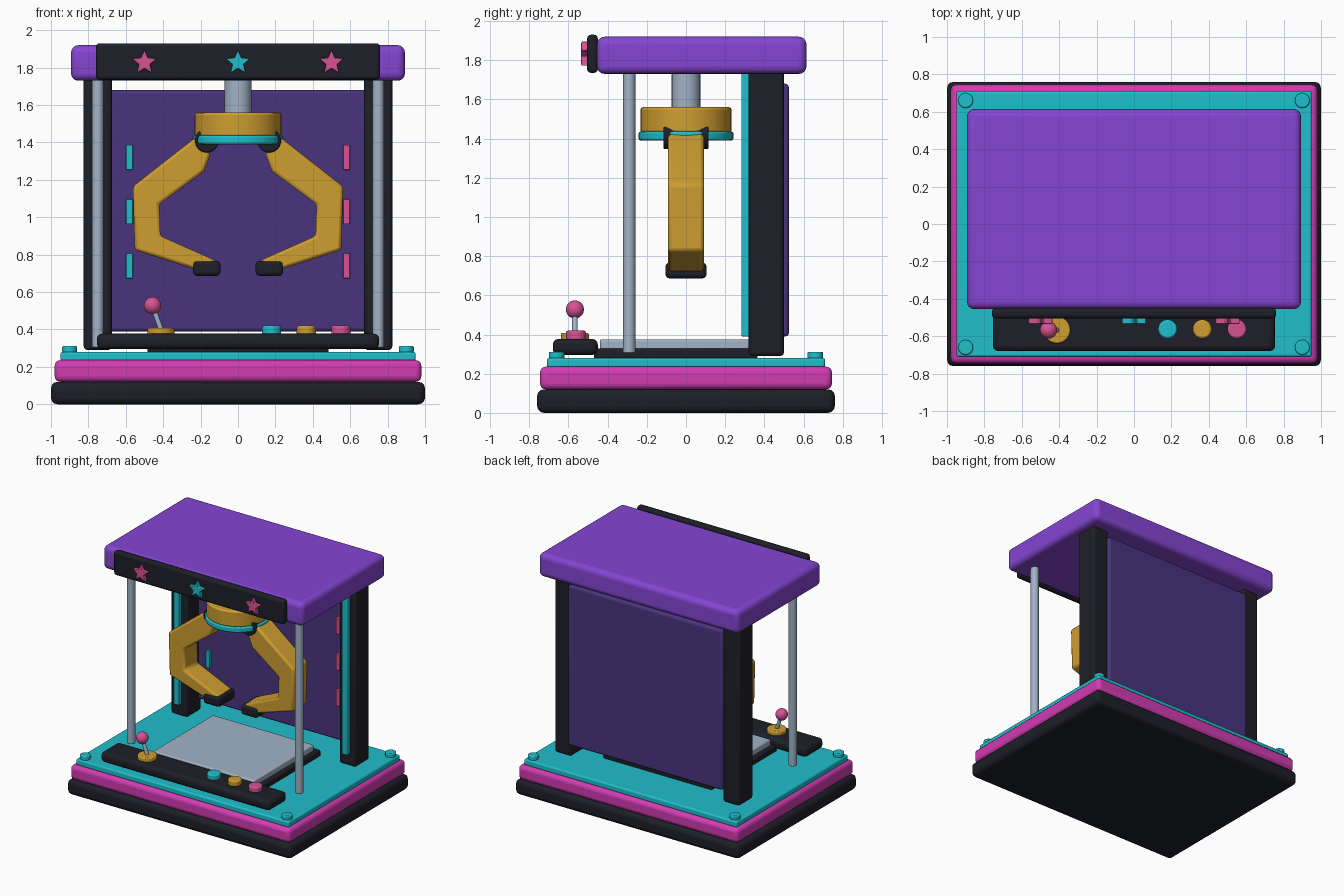
import bpy, bmesh, math
from mathutils import Vector

if "Cube" in bpy.data.objects:
    bpy.data.objects.remove(bpy.data.objects["Cube"])


def mat(name, rgb):
    m = bpy.data.materials.new(name)
    m.diffuse_color = (*rgb, 1)
    m.use_nodes = True
    m.node_tree.nodes["Principled BSDF"].inputs["Base Color"].default_value = m.diffuse_color
    return m


BLACK = mat("black", (0.013, 0.014, 0.021))
MAGENTA = mat("magenta", (0.65, 0.045, 0.45))
CYAN = mat("cyan", (0.014, 0.52, 0.60))
PURPLE = mat("purple", (0.235, 0.06, 0.65))
DARK_PURPLE = mat("dark_purple", (0.068, 0.034, 0.21))
GOLD = mat("gold", (0.62, 0.34, 0.03))
STEEL = mat("steel", (0.36, 0.45, 0.57))
PINK = mat("pink", (0.68, 0.085, 0.29))


def finish(name, bm, material, bevel=0.0, segs=3):
    bmesh.ops.recalc_face_normals(bm, faces=bm.faces)
    me = bpy.data.meshes.new(name)
    bm.to_mesh(me)
    bm.free()
    me.materials.append(material)
    ob = bpy.data.objects.new(name, me)
    bpy.context.collection.objects.link(ob)
    if bevel:
        b = ob.modifiers.new("bevel", 'BEVEL')
        b.width, b.segments, b.limit_method = bevel, segs, 'ANGLE'
        b.angle_limit = math.radians(35)
    bpy.ops.object.select_all(action='DESELECT')
    ob.select_set(True)
    bpy.context.view_layer.objects.active = ob
    bpy.ops.object.shade_smooth_by_angle(angle=math.radians(35))
    return ob


def box(name, x, y, z, material, bevel=0.0, segs=3):
    """Box given by (min, max) on each axis."""
    bm = bmesh.new()
    bmesh.ops.create_cube(bm, size=1)
    for v in bm.verts:
        v.co = [(r[0] + r[1]) / 2 + c * (r[1] - r[0]) for c, r in zip(v.co, (x, y, z))]
    return finish(name, bm, material, bevel, segs)


def rod(name, a, b, radius, material, bevel=0.0, sides=32):
    """Cylinder from point a to point b."""
    a, b = Vector(a), Vector(b)
    bm = bmesh.new()
    bmesh.ops.create_cone(bm, cap_ends=True, segments=sides, radius1=radius,
                          radius2=radius, depth=(b - a).length)
    rot = Vector((0, 0, 1)).rotation_difference(b - a).to_matrix()
    for v in bm.verts:
        v.co = rot @ v.co + (a + b) / 2
    return finish(name, bm, material, bevel, 2)


def prism(name, pts, y0, y1, material, bevel=0.0):
    """XZ outline extruded along y."""
    bm = bmesh.new()
    f = bm.faces.new([bm.verts.new((x, y0, z)) for x, z in pts])
    ext = bmesh.ops.extrude_face_region(bm, geom=[f])
    for v in ext["geom"]:
        if isinstance(v, bmesh.types.BMVert):
            v.co.y = y1
    return finish(name, bm, material, bevel, 2)


# Stepped base
box("base_bottom", (-1, 1), (-0.76, 0.76), (0, 0.12), BLACK, 0.035)
box("base_middle", (-0.98, 0.98), (-0.745, 0.745), (0.12, 0.236), MAGENTA, 0.03)
box("base_deck", (-0.95, 0.95), (-0.71, 0.71), (0.23, 0.28), CYAN, 0.012)
for sx in (-1, 1):
    for sy in (-1, 1):
        rod("corner_bolt", (sx * 0.9, sy * 0.66, 0.275), (sx * 0.9, sy * 0.66, 0.312),
            0.04, CYAN, 0.007, 24)

# Prize tray
box("tray_rim", (-0.485, 0.485), (-0.47, 0.365), (0.275, 0.328), BLACK, 0.012)
box("tray_plate", (-0.45, 0.45), (-0.44, 0.325), (0.32, 0.375), STEEL, 0.01)

# Back panel with light bars
box("back_panel", (-0.69, 0.69), (0.46, 0.525), (0.39, 1.68), DARK_PURPLE, 0.018)
for sx, m in ((-1, CYAN), (1, PINK)):
    for z in (0.74, 1.03, 1.32):
        x = sx * 0.58
        box("light_bar", (x - 0.018, x + 0.018), (0.44, 0.47), (z - 0.067, z + 0.067), m, 0.004)

# Posts, trims and front poles
for sx in (-1, 1):
    box("back_post", (sx * 0.75 - 0.075, sx * 0.75 + 0.075), (0.32, 0.5), (0.29, 1.76),
        BLACK, 0.02)
    box("post_trim", (sx * 0.75 - 0.024, sx * 0.75 + 0.024), (0.282, 0.325), (0.39, 1.75),
        CYAN, 0.006)
    rod("front_pole", (sx * 0.75, -0.29, 0.305), (sx * 0.75, -0.29, 1.76), 0.031, STEEL, 0.004)

# Roof and marquee with stars
box("roof", (-0.893, 0.893), (-0.455, 0.615), (1.73, 1.92), PURPLE, 0.04, 4)
box("marquee", (-0.76, 0.76), (-0.505, -0.45), (1.735, 1.93), BLACK, 0.02)
for x, m in ((-0.5, PINK), (0, CYAN), (0.5, PINK)):
    star = []
    for i in range(10):
        r = 0.031 if i % 2 else 0.069
        a = math.pi / 2 + i * math.pi / 5
        star.append((x + r * math.cos(a), 1.827 + r * math.sin(a)))
    prism("star", star, -0.535, -0.50, m, 0.004)

# Claw hub
rod("claw_column", (0, 0, 1.54), (0, 0, 1.76), 0.073, STEEL)
rod("claw_hub", (0, 0, 1.43), (0, 0, 1.56), 0.232, GOLD, 0.012, 48)
rod("claw_ring", (0, 0, 1.39), (0, 0, 1.436), 0.242, CYAN, 0.01, 48)

# Claw arms, knuckles and tips
ARM = [(0.15, 1.41), (0.20, 1.435), (0.24, 1.417), (0.562, 1.165), (0.552, 0.825),
       (0.21, 0.715), (0.11, 0.765), (0.415, 0.90), (0.42, 1.07), (0.18, 1.246), (0.15, 1.33)]
for sx in (-1, 1):
    prism("claw_arm", [(sx * x, z) for x, z in ARM], -0.091, 0.091, GOLD, 0.016)
    rod("claw_knuckle", (sx * 0.166, -0.115, 1.41), (sx * 0.166, 0.115, 1.41), 0.064,
        BLACK, 0.008)
    box("claw_tip", (sx * 0.167 - 0.073, sx * 0.167 + 0.073), (-0.105, 0.105),
        (0.687, 0.766), BLACK, 0.02)

# Control panel
box("control_panel", (-0.755, 0.755), (-0.68, -0.45), (0.295, 0.378), BLACK, 0.03)
for x, m in ((0.18, CYAN), (0.365, GOLD), (0.55, PINK)):
    rod("button", (x, -0.562, 0.37), (x, -0.562, 0.42), 0.051, m, 0.01)

# Joystick
rod("joystick_base", (-0.412, -0.567, 0.37), (-0.412, -0.567, 0.408), 0.072, GOLD, 0.008)
rod("joystick_stick", (-0.412, -0.567, 0.40), (-0.455, -0.567, 0.52), 0.014, STEEL)
bm = bmesh.new()
bmesh.ops.create_uvsphere(bm, u_segments=24, v_segments=16, radius=0.046)
bmesh.ops.translate(bm, verts=bm.verts, vec=(-0.457, -0.567, 0.528))
finish("joystick_ball", bm, PINK)
